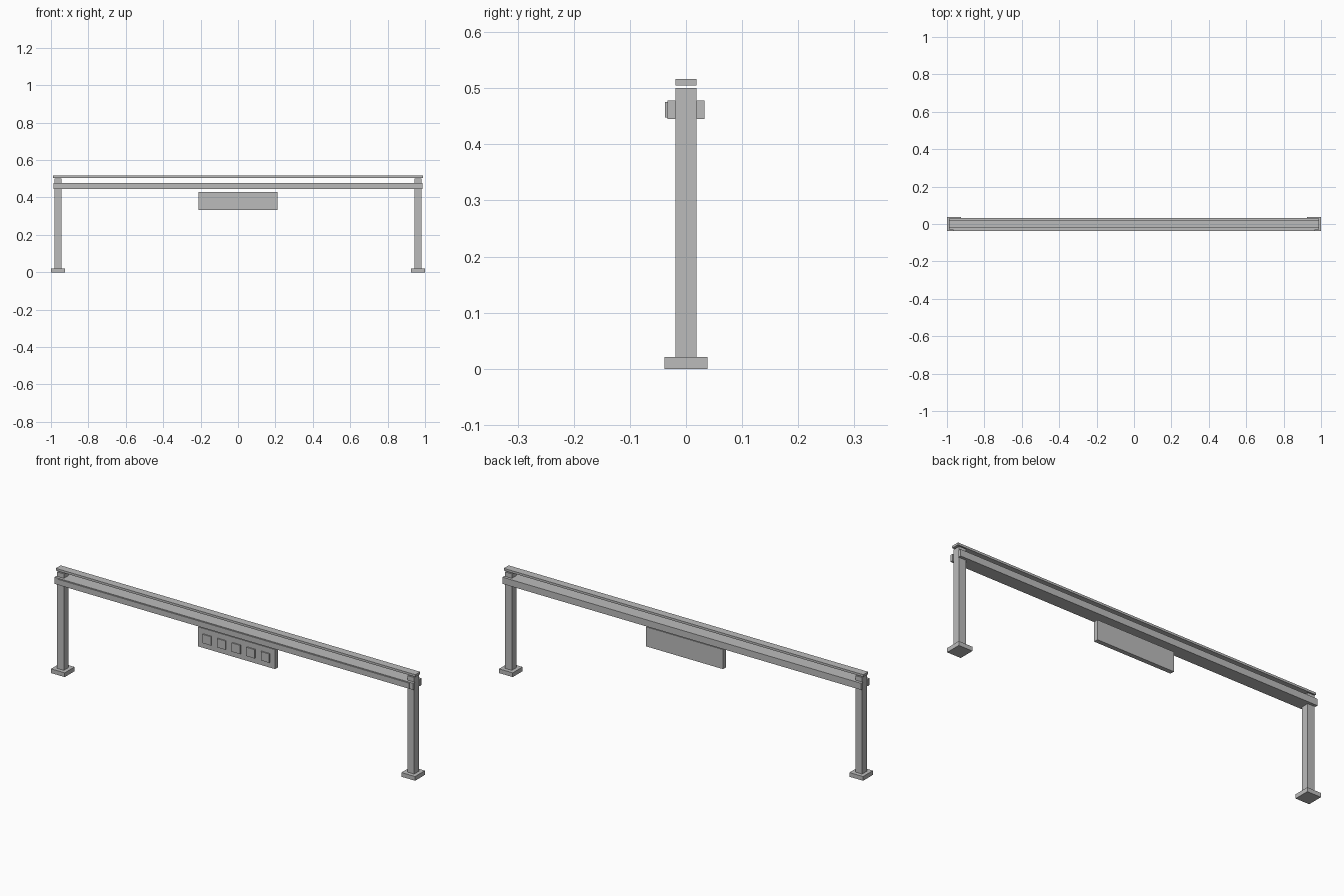
import bpy

old = bpy.data.objects.get("Cube")
if old:
    bpy.data.objects.remove(old, do_unlink=True)

# Single painted steel colour
steel = bpy.data.materials.new("grey_steel")
steel.use_nodes = True
colour = (0.5, 0.5, 0.5, 1)
steel.diffuse_color = colour
steel.node_tree.nodes["Principled BSDF"].inputs["Base Color"].default_value = colour


def box(name, x, y, z):
    """Box spanning the given (low, high) range on each axis."""
    bpy.ops.mesh.primitive_cube_add(size=1)
    ob = bpy.context.object
    ob.name = name
    spans = (x, y, z)
    ob.location = [(a + b) / 2 for a, b in spans]
    ob.scale = [b - a for a, b in spans]
    bpy.ops.object.transform_apply(location=False, rotation=False, scale=True)
    ob.data.materials.append(steel)
    return ob


def around(centre, half):
    return (centre - half, centre + half)


BEAM_Z = (0.445, 0.478)
POST_X = 0.9625
POST_HALF = 0.019

# Posts on square foot plates
for side, sign in (("left", 1), ("right", -1)):
    box(side + "_foot", around(sign * POST_X, 0.0375), around(0, 0.0385), (0, 0.021))
    box(side + "_post", around(sign * POST_X, POST_HALF), around(0, POST_HALF), (0.021, 0.5))

# Crossbeam core between the posts, with a side rail clamped on each face
box("beam_core", around(0, POST_X - POST_HALF), around(0, POST_HALF), BEAM_Z)
for name, sign in (("back_rail", 1), ("front_rail", -1)):
    box(name, around(0, 0.986), around(sign * 0.026, 0.007), BEAM_Z)

# Thin cover strip along the front rail
box("front_strip", around(0, 0.965), (-0.037, -0.033), (0.448, 0.475))

# Flat cap above the posts
box("top_cap", around(0, 0.988), around(0, POST_HALF), (0.505, 0.516))

# Hanging sign panel with a row of raised tiles
box("sign_panel", around(0, 0.211), (-0.011, 0.011), (0.333, 0.43))
for i in range(5):
    box(f"sign_tile_{i + 1}", around((i - 2) * 0.08, 0.023), (-0.017, -0.011), around(0.381, 0.022))
